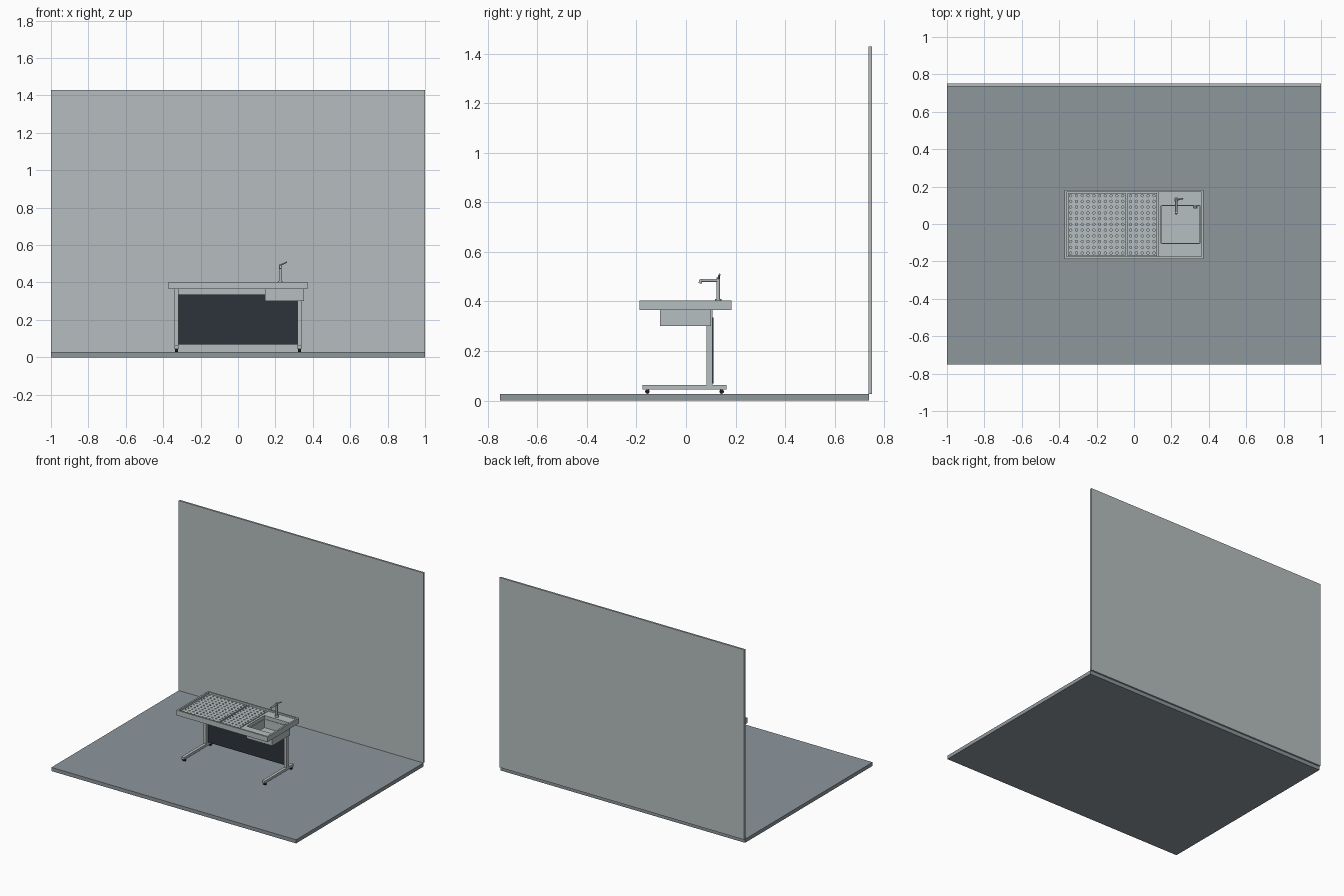
import bpy, bmesh, math
from mathutils import Vector, Matrix

if "Cube" in bpy.data.objects:
    bpy.data.objects.remove(bpy.data.objects["Cube"])


def material(name, rgb):
    m = bpy.data.materials.new(name)
    m.diffuse_color = (*rgb, 1)
    m.use_nodes = True
    m.node_tree.nodes["Principled BSDF"].inputs["Base Color"].default_value = m.diffuse_color
    return m


WALL = material("pale grey", (0.47, 0.515, 0.52))
STEEL = material("brushed steel", (0.47, 0.52, 0.53))
FLOOR = material("slate grey", (0.27, 0.31, 0.335))
DARK = material("charcoal", (0.026, 0.034, 0.044))
BLACK = material("black rubber", (0.012, 0.012, 0.014))


def finish(name, bm, mat, smooth=False):
    bmesh.ops.recalc_face_normals(bm, faces=bm.faces)
    me = bpy.data.meshes.new(name)
    bm.to_mesh(me)
    bm.free()
    me.materials.append(mat)
    ob = bpy.data.objects.new(name, me)
    bpy.context.collection.objects.link(ob)
    if smooth:
        bpy.context.view_layer.objects.active = ob
        ob.select_set(True)
        bpy.ops.object.shade_smooth_by_angle(angle=math.radians(35))
        ob.select_set(False)
    return ob


def add_box(bm, x0, x1, y0, y1, z0, z1):
    mat = Matrix.Translation(((x0 + x1) / 2, (y0 + y1) / 2, (z0 + z1) / 2))
    mat = mat @ Matrix.Diagonal((x1 - x0, y1 - y0, z1 - z0, 1))
    bmesh.ops.create_cube(bm, size=1, matrix=mat)


def add_rod(bm, a, b, r, r2=None, seg=16):
    a, b = Vector(a), Vector(b)
    rot = (b - a).to_track_quat('Z', 'Y').to_matrix().to_4x4()
    bmesh.ops.create_cone(bm, cap_ends=True, segments=seg, radius1=r,
                          radius2=r if r2 is None else r2, depth=(b - a).length,
                          matrix=Matrix.Translation((a + b) / 2) @ rot)


def boxes(name, mat, *dims):
    bm = bmesh.new()
    for d in dims:
        add_box(bm, *d)
    return finish(name, bm, mat)


def frame(outer, inner, z0, z1):
    """Four boxes filling the area between two rectangles."""
    x0, x1, y0, y1 = outer
    a0, a1, b0, b1 = inner
    return [(x0, a0, y0, y1, z0, z1), (a1, x1, y0, y1, z0, z1),
            (a0, a1, y0, b0, z0, z1), (a0, a1, b1, y1, z0, z1)]


def perforated_plate(name, x0, x1, y0, y1, top, bottom, nx, ny, r):
    """Plate made of square cells, each with an octagonal hole."""
    bm = bmesh.new()
    dx, dy = (x1 - x0) / nx, (y1 - y0) / ny
    square = [(1, 0), (1, 1), (0, 1), (-1, 1), (-1, 0), (-1, -1), (0, -1), (1, -1)]
    for i in range(nx):
        for j in range(ny):
            cx, cy = x0 + (i + .5) * dx, y0 + (j + .5) * dy
            out = [bm.verts.new((cx + sx * dx / 2, cy + sy * dy / 2, top)) for sx, sy in square]
            rings = [[bm.verts.new((cx + r * math.cos(k * math.pi / 4),
                                    cy + r * math.sin(k * math.pi / 4), z))
                      for k in range(8)] for z in (top, bottom)]
            for k in range(8):
                n = (k + 1) % 8
                bm.faces.new((out[k], out[n], rings[0][n], rings[0][k]))
                bm.faces.new((rings[0][k], rings[0][n], rings[1][n], rings[1][k]))
    bmesh.ops.remove_doubles(bm, verts=bm.verts, dist=1e-5)
    # skirt around the plate edge
    border = [e for e in bm.edges if len(e.link_faces) == 1
              and abs(e.verts[0].co.z - top) < 1e-6]
    new = bmesh.ops.extrude_edge_only(bm, edges=border)["geom"]
    for v in new:
        if isinstance(v, bmesh.types.BMVert):
            v.co.z = bottom
    return finish(name, bm, STEEL)


# room
boxes("floor_slab", FLOOR, (-1, 1, -.75, .738, 0, .027))
boxes("back_wall", WALL, (-1, 1, .736, .75, .027, 1.43))

# worktop: raised rim, tray bottom, deck around the sink
Z0, Z1, DECK = .365, .403, .392
OUT, IN = (-.372, .372, -.187, .183), (-.36, .36, -.175, .171)
BASIN = (.145, .353, -.105, .1)
boxes("worktop_rim", STEEL, *frame(OUT, IN, Z0, Z1))
boxes("tray_bottom", STEEL, (-.36, .128, -.175, .171, Z0, Z0 + .004))
boxes("sink_deck", STEEL, *frame((.128, .36, -.175, .171), BASIN, Z0, DECK))
perforated_plate("large_drain_plate", -.354, -.045, -.171, .167, DECK, Z0 + .004, 10, 11, .0065)
perforated_plate("small_drain_plate", -.034, .122, -.171, .167, DECK, Z0 + .004, 5, 11, .0065)

# sink
inner = (BASIN[0] + .004, BASIN[1] - .004, BASIN[2] + .004, BASIN[3] - .004)
boxes("sink_basin", STEEL, *frame(BASIN, inner, .301, Z0 + .002), (*inner, .301, .305))
bm = bmesh.new()
add_rod(bm, (.246, .02, .305), (.246, .02, .308), .013)
finish("sink_drain", bm, STEEL, True)
bm = bmesh.new()
add_rod(bm, (.326, .096, .368), (.326, .089, .368), .011)
finish("overflow_cap", bm, STEEL, True)

# faucet
bm = bmesh.new()
add_rod(bm, (.226, .13, DECK), (.226, .13, .409), .013)
add_rod(bm, (.226, .13, .405), (.226, .13, .496), .0075)
add_rod(bm, (.226, .13, .485), (.226, .062, .485), .006)
add_rod(bm, (.226, .062, .489), (.226, .056, .473), .0062)
add_rod(bm, (.226, .13, .492), (.262, .136, .509), .0045, .0035)
finish("faucet", bm, STEEL, True)

# legs, feet and casters
for side, s in (("left", -1), ("right", 1)):
    xa, xb = sorted((s * .318, s * .340))
    xc = s * .329
    boxes(side + "_column", STEEL, (xa, xb, .083, .106, .06, Z0))
    boxes(side + "_foot", STEEL, (xa, xb, -.176, .164, .045, .063))
    for end, y in (("front", -.156), ("back", .144)):
        bm = bmesh.new()
        add_rod(bm, (xc - .009, y, .036), (xc + .009, y, .036), .009)
        add_rod(bm, (xc, y, .036), (xc, y, .047), .006)
        finish(f"{side}_{end}_caster", bm, BLACK, True)

# modesty panel between the columns
boxes("modesty_panel", DARK, (-.322, .322, .104, .110, .068, .336))
